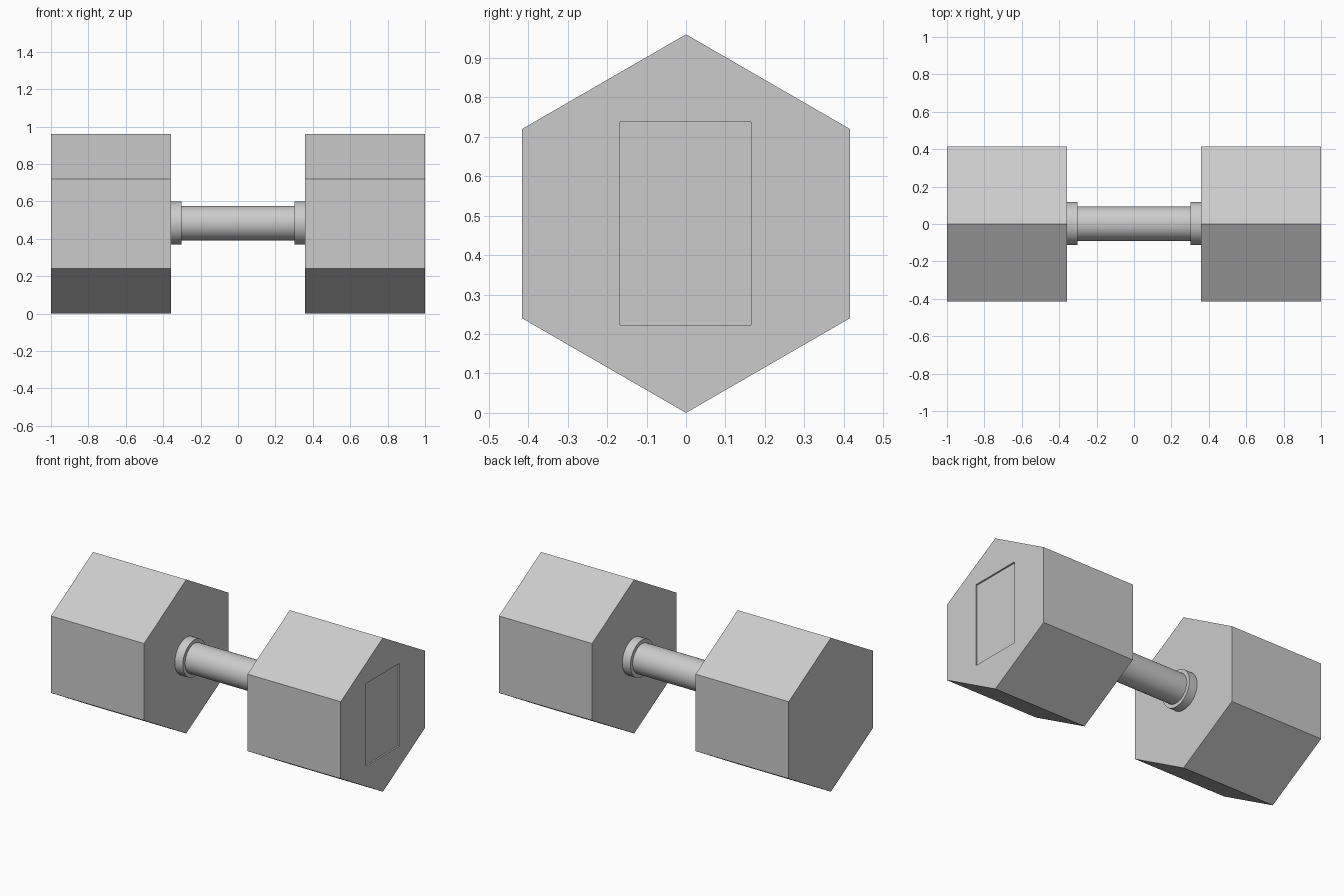
import bpy, bmesh
from math import sin, cos, pi

if "Cube" in bpy.data.objects:
    bpy.data.objects.remove(bpy.data.objects["Cube"])

SMOOTH_LIMIT = 0.6


def prism(name, x0, x1, radius, sides, cy, cz):
    """Closed prism along x, with a corner pointing straight up."""
    bm = bmesh.new()
    ring = []
    for i in range(sides):
        a = 2 * pi * i / sides
        ring.append(bm.verts.new((x0, cy + radius * sin(a), cz + radius * cos(a))))
    base = bm.faces.new(ring)
    ext = bmesh.ops.extrude_face_region(bm, geom=[base], use_keep_orig=True)
    top = [v for v in ext["geom"] if isinstance(v, bmesh.types.BMVert)]
    bmesh.ops.translate(bm, verts=top, vec=(x1 - x0, 0, 0))
    bmesh.ops.recalc_face_normals(bm, faces=bm.faces)
    mesh = bpy.data.meshes.new(name)
    bm.to_mesh(mesh)
    bm.free()
    obj = bpy.data.objects.new(name, mesh)
    bpy.context.collection.objects.link(obj)
    return obj


def smooth(obj):
    bpy.ops.object.select_all(action='DESELECT')
    bpy.context.view_layer.objects.active = obj
    obj.select_set(True)
    bpy.ops.object.shade_smooth_by_angle(angle=SMOOTH_LIMIT)


# Hexagonal heads and the round collars beside them
for side, s in (("left", -1), ("right", 1)):
    head = prism(f"{side}_head", s * 0.357, s * 1.0, 0.48, 6, 0, 0.48)
    smooth(prism(f"{side}_collar", s * 0.302, s * 0.365, 0.115, 48, 0.002, 0.484))

# Round grip
smooth(prism("handle", -0.36, 0.36, 0.092, 48, 0.002, 0.484))

# Shallow rectangular recess in the outer face of the right head
bpy.ops.mesh.primitive_cube_add(size=1, location=(1.04, -0.001, 0.4805))
cutter = bpy.context.object
cutter.name = "recess_cutter"
cutter.scale = (0.10, 0.332, 0.515)
cutter.hide_render = True
cutter.display_type = 'WIRE'
mod = head.modifiers.new("recess", 'BOOLEAN')
mod.operation = 'DIFFERENCE'
mod.solver = 'EXACT'
mod.object = cutter

# Keep only the cut result
bpy.context.view_layer.objects.active = head
bpy.ops.object.modifier_apply(modifier=mod.name)
bpy.data.objects.remove(cutter)
